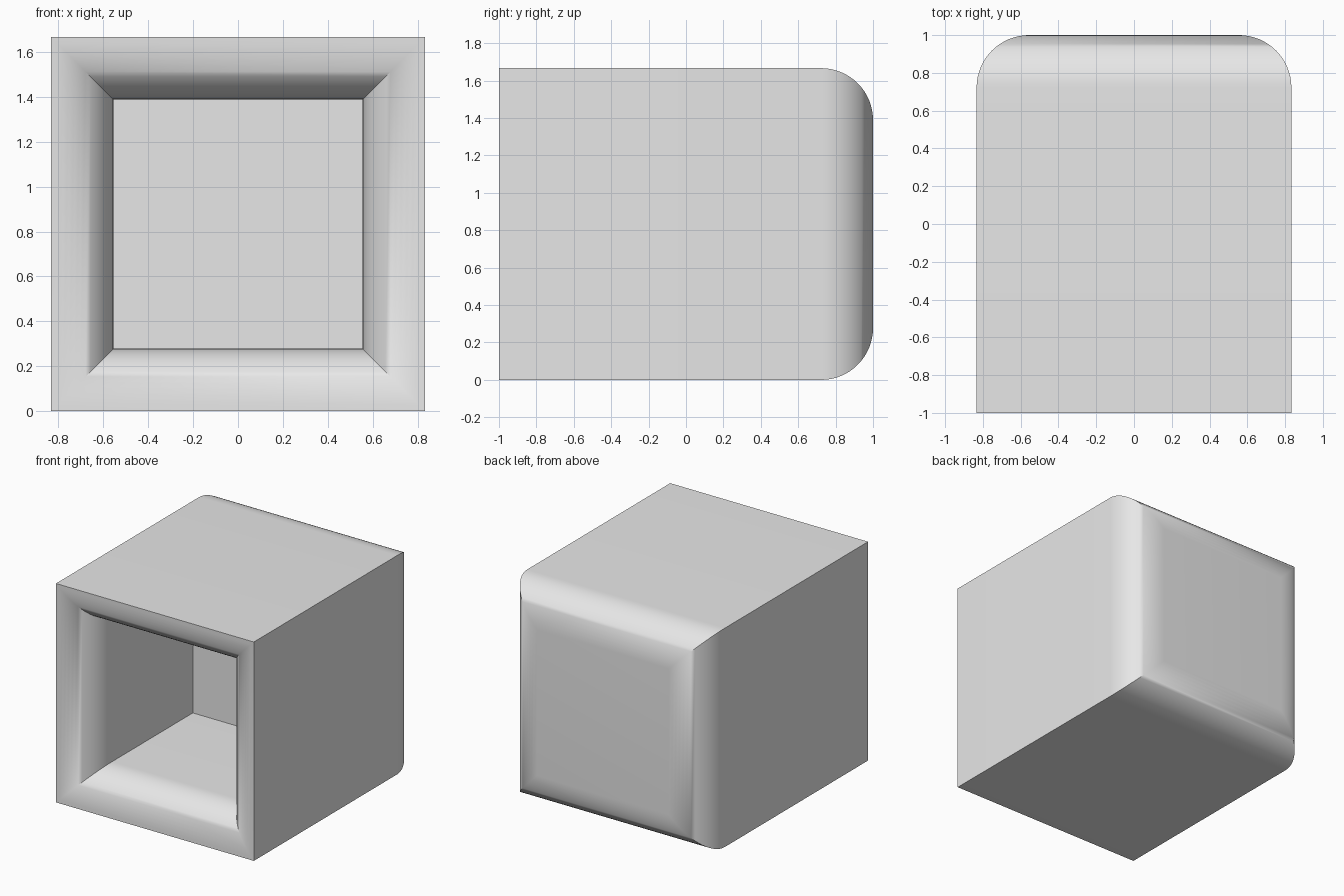
import bpy
import bmesh
import math

cube = bpy.data.objects.get("Cube")
if cube:
    bpy.data.objects.remove(cube, do_unlink=True)

HALF = 5 / 6          # half of the outer width and height
R = HALF / 3          # rounding radius and wall thickness
CAVITY_BACK = 0.25
STEPS = 16

grey = bpy.data.materials.new("plain grey")
grey.use_nodes = True
colour = (0.8, 0.8, 0.8, 1)
grey.diffuse_color = colour
grey.node_tree.nodes["Principled BSDF"].inputs["Base Color"].default_value = colour

# Profile as (half size, y), from the cavity's back wall out to the rear face
angles = [math.pi / 2 * i / STEPS for i in range(STEPS + 1)]
profile = [(HALF - R, CAVITY_BACK)]
profile += [(HALF - R * math.cos(a), -1 + R * (1 - math.sin(a))) for a in angles]
profile += [(HALF - R * (1 - math.cos(a)), 1 - R * (1 - math.sin(a))) for a in angles]

# Loft square rings along the profile, which mitres every corner
bm = bmesh.new()
corners = ((-1, -1), (1, -1), (1, 1), (-1, 1))
rings = [[bm.verts.new((sx * h, y, HALF + sz * h)) for sx, sz in corners]
         for h, y in profile]
for a, b in zip(rings, rings[1:]):
    for i in range(4):
        j = (i + 1) % 4
        bm.faces.new((a[i], a[j], b[j], b[i]))
bm.faces.new(rings[0])
bm.faces.new(rings[-1])
bmesh.ops.recalc_face_normals(bm, faces=bm.faces[:])

mesh = bpy.data.meshes.new("hollow_box")
bm.to_mesh(mesh)
bm.free()
mesh.materials.append(grey)
box = bpy.data.objects.new("hollow_box", mesh)
bpy.context.collection.objects.link(box)

# Smooth roundings, crisp box edges
bpy.ops.object.select_all(action="DESELECT")
box.select_set(True)
bpy.context.view_layer.objects.active = box
bpy.ops.object.shade_smooth_by_angle(angle=math.radians(45))
